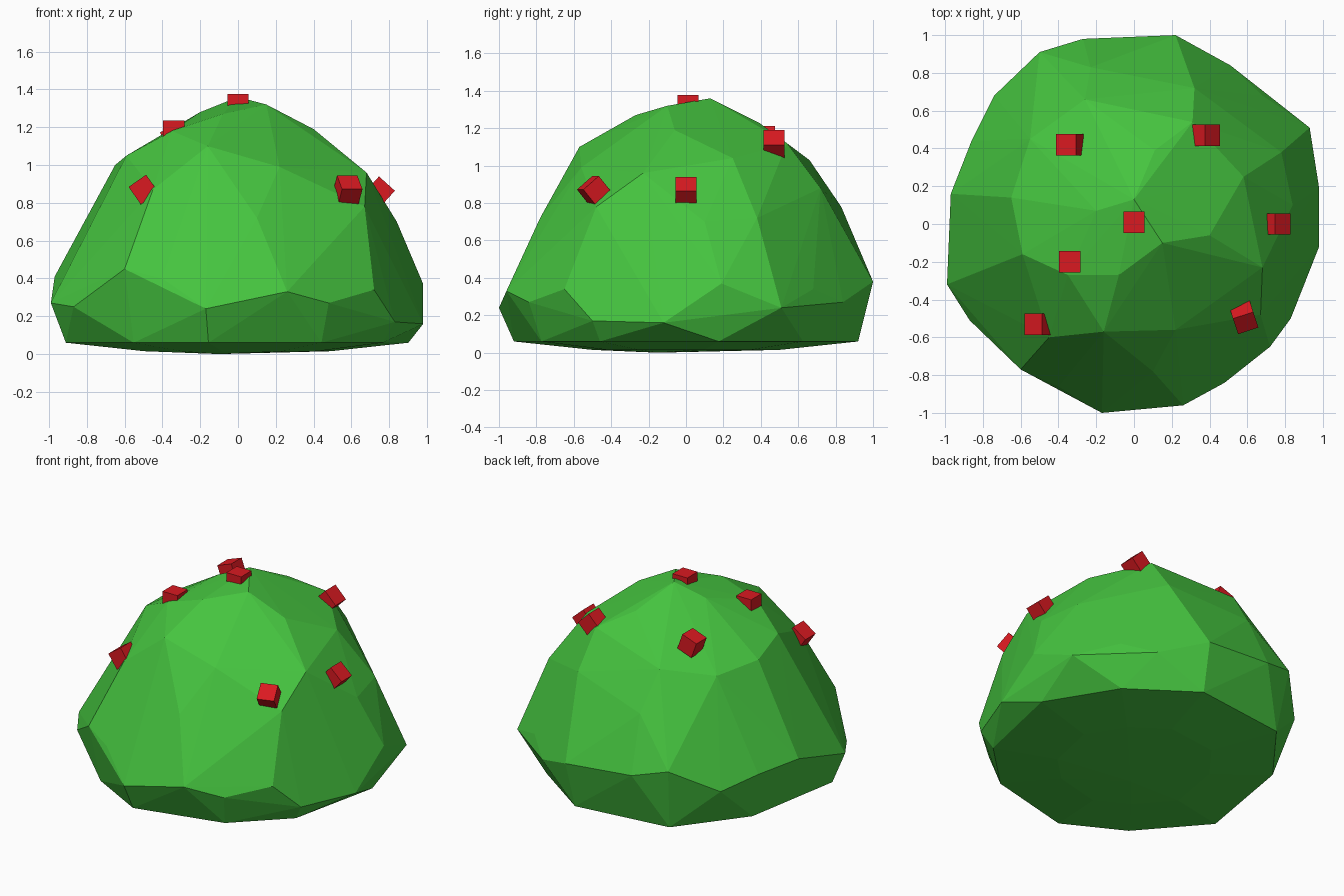
import bpy, bmesh
from math import radians
from mathutils import Matrix, Euler


def material(name, color):
    m = bpy.data.materials.new(name)
    m.diffuse_color = color
    return m


def add_object(name, bm, mat):
    me = bpy.data.meshes.new(name)
    bm.to_mesh(me)
    bm.free()
    ob = bpy.data.objects.new(name, me)
    bpy.context.collection.objects.link(ob)
    me.materials.append(mat)
    return ob


green = material("leaf_green", (0.06, 0.55, 0.05, 1))
red = material("berry_red", (0.7, 0.01, 0.015, 1))

# widest ring of the bush, uneven in height
rim = [(0.22, 1.0, 0.38), (-0.27, 0.98, 0.42), (-0.5, 0.91, 0.48), (-0.74, 0.68, 0.32),
       (-0.86, 0.44, 0.38), (-0.97, 0.16, 0.41), (-0.99, -0.32, 0.27), (-0.87, -0.51, 0.25),
       (-0.6, -0.77, 0.45), (-0.40, -0.86, 0.40), (-0.17, -1.0, 0.24), (0.26, -0.96, 0.33),
       (0.48, -0.84, 0.27), (0.72, -0.65, 0.34), (0.83, -0.5, 0.17), (0.98, -0.12, 0.16),
       (0.98, 0.19, 0.37), (0.93, 0.51, 0.24), (0.68, 0.68, 0.34), (0.51, 0.84, 0.27)]

# facet corners of the dome
dome = [(0, 0.13, 1.36), (0.15, -0.1, 1.32), (-0.08, -0.27, 1.27), (-0.2, 0.07, 1.28),
        (0.11, 0.39, 1.23), (0.40, -0.06, 1.19), (0.58, 0.25, 1.04), (0.31, 0.54, 1.12),
        (0.68, -0.23, 0.96), (0.67, -0.48, 0.78), (0.22, -0.56, 0.99), (-0.35, -0.27, 1.18),
        (-0.16, -0.57, 1.1), (-0.45, -0.6, 0.87), (-0.59, -0.16, 1.05), (-0.65, 0.14, 1.0),
        (-0.55, 0.45, 0.98), (-0.26, 0.66, 1.03), (-0.23, 0.83, 0.78), (0.32, 0.72, 0.88),
        (0.78, 0.38, 0.72), (0.1, -0.78, 0.72), (0.84, 0.1, 0.7)]

# shallow underside: two shrunken copies of the rim and a lowest point
under = [(x * s, y * s, z) for s, z in ((0.92, 0.06), (0.5, 0.015)) for x, y, _ in rim[::2]]
under.append((-0.1, -0.15, 0))

# bush body
bm = bmesh.new()
for p in rim + dome + under:
    bm.verts.new(p)
hull = bmesh.ops.convex_hull(bm, input=bm.verts[:])
bmesh.ops.delete(bm, geom=[v for v in bm.verts if not v.link_faces], context='VERTS')
bmesh.ops.recalc_face_normals(bm, faces=bm.faces[:])
add_object("bush", bm, green)

# cube berries: position and tilt in degrees
berries = [((0, 0.01, 1.32), (0, 0, 0)), ((-0.34, -0.2, 1.18), (0, 0, 0)),
           ((-0.50, -0.53, 0.87), (0, -35, 0)), ((0.58, -0.49, 0.865), (40, 0, 18)),
           ((0.75, 0, 0.86), (0, 42, 0)), ((0.375, 0.47, 1.11), (0, 45, 0)),
           ((-0.34, 0.42, 1.14), (0, -20, 0))]
for i, (pos, tilt) in enumerate(berries):
    bm = bmesh.new()
    rot = Euler([radians(a) for a in tilt]).to_matrix().to_4x4()
    bmesh.ops.create_cube(bm, size=0.113, matrix=Matrix.Translation(pos) @ rot)
    add_object(f"berry_{i + 1}", bm, red)
